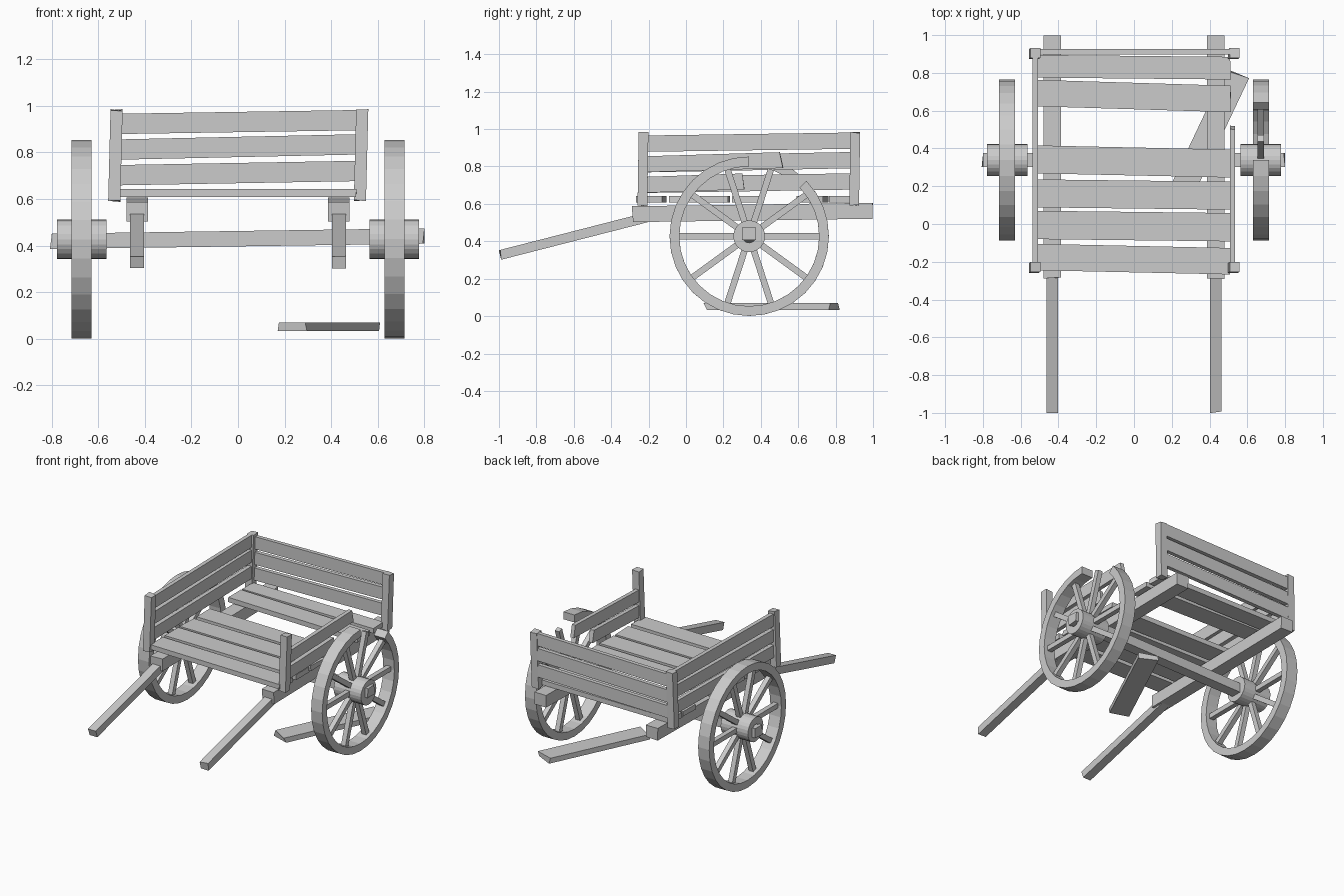
import bpy, bmesh, math, random
from mathutils import Vector

random.seed(4)
old = bpy.data.objects.get("Cube")
if old:
    bpy.data.objects.remove(old)

wood = bpy.data.materials.new("weathered_grey_wood")
wood.use_nodes = True
GREY = (0.6, 0.6, 0.6, 1)
wood.diffuse_color = GREY
wood.node_tree.nodes["Principled BSDF"].inputs["Base Color"].default_value = GREY


def finish(name, bm):
    bmesh.ops.recalc_face_normals(bm, faces=bm.faces)
    mesh = bpy.data.meshes.new(name)
    bm.to_mesh(mesh)
    bm.free()
    mesh.materials.append(wood)
    obj = bpy.data.objects.new(name, mesh)
    bpy.context.collection.objects.link(obj)
    return obj


def add_board(bm, start, end, width, height, up=(0, 0, 1), chip=0.005):
    """Box running from start to end, with slightly chipped ends."""
    a, b = Vector(start), Vector(end)
    along = (b - a).normalized()
    side = along.cross(Vector(up)).normalized()
    top = side.cross(along)
    rings = []
    for p in (a, b):
        ring = []
        for s, t in ((-1, -1), (1, -1), (1, 1), (-1, 1)):
            ragged = along * random.uniform(-chip, chip)
            ring.append(bm.verts.new(p + side * s * width / 2 + top * t * height / 2 + ragged))
        rings.append(ring)
    for i in range(4):
        j = (i + 1) % 4
        bm.faces.new((rings[0][i], rings[0][j], rings[1][j], rings[1][i]))
    bm.faces.new(rings[0][::-1])
    bm.faces.new(rings[1])


def board(name, *args, **kw):
    bm = bmesh.new()
    add_board(bm, *args, **kw)
    return finish(name, bm)


WHEEL_Y, WHEEL_Z = 0.338, 0.427


def ring_point(x, r, deg):
    a = math.radians(deg)
    return Vector((x, WHEEL_Y + r * math.cos(a), WHEEL_Z + r * math.sin(a)))


def arc_rim(name, x0, x1, inner, outer, start, sweep, steps):
    """Rectangular section swept round the axle; capped when it is broken."""
    bm = bmesh.new()
    closed = sweep == 360
    rings = []
    for i in range(steps if closed else steps + 1):
        deg = start + sweep * i / steps
        rings.append([bm.verts.new(ring_point(x, r, deg))
                      for x, r in ((x0, inner), (x1, inner), (x1, outer), (x0, outer))])
    for i in range(steps):
        r0, r1 = rings[i], rings[(i + 1) % len(rings)]
        for k in range(4):
            m = (k + 1) % 4
            bm.faces.new((r0[k], r0[m], r1[m], r1[k]))
    if not closed:
        bm.faces.new(rings[0])
        bm.faces.new(rings[-1])
    return finish(name, bm)


# Wheels: the left one has lost a piece of its rim
for label, s in (("left", 1), ("right", -1)):
    mid = 0.672 * s
    start, sweep, steps = (90, 314, 28) if s > 0 else (0, 360, 32)
    arc_rim(label + "_wheel_rim", mid - 0.043, mid + 0.043, 0.374, 0.426, start, sweep, steps)
    arc_rim(label + "_hub", 0.565 * s, 0.777 * s, 0.035, 0.085, 0, 360, 24)
    bm = bmesh.new()
    for i in range(10):
        add_board(bm, ring_point(mid, 0.07, i * 36), ring_point(mid, 0.376, i * 36),
                  0.034, 0.034, up=(1, 0, 0), chip=0)
    finish(label + "_wheel_spokes", bm)

# Axle
board("axle", (-0.803, WHEEL_Y, 0.418), (0.797, WHEEL_Y, 0.441), 0.075, 0.066)

# Chassis beams and pulling shafts
for label, s in (("left", 1), ("right", -1)):
    x = 0.433 * s
    board(label + "_beam", (x, -0.285, 0.545), (x, 0.995, 0.563), 0.092, 0.085)
    board(label + "_shaft", (x, -0.99, 0.328), (x, -0.2, 0.53), 0.06, 0.052)

# Floor planks: y at the right end, y at the left end, width
floor = [(0.835, 0.825, 0.12), (0.693, 0.662, 0.14), (0.342, 0.32, 0.148),
         (0.162, 0.15, 0.148), (-0.005, -0.017, 0.15), (-0.175, -0.197, 0.14)]
for i, (y0, y1, w) in enumerate(floor):
    board(f"floor_plank_{i + 1}", (-0.512, y0, 0.625), (0.512, y1, 0.625), w, 0.034)

# Corner posts, leaning a little
for label, s in (("left", 1), ("right", -1)):
    for end, y in (("front", -0.23), ("back", 0.902)):
        board(f"{end}_{label}_post", (0.527 * s - 0.004, y - 0.003, 0.592),
              (0.527 * s + 0.006, y + 0.003, 0.982), 0.052, 0.052, up=(0, 1, 0))

# Wall boards: heights at the two ends, low to high
rows = [(0.702, 0.72), (0.812, 0.834), (0.922, 0.938)]
for i, (z0, z1) in enumerate(rows):
    board(f"back_wall_board_{i + 1}", (-0.51, 0.912, z0), (0.51, 0.912, z1), 0.028, 0.087)
    board(f"right_wall_board_{i + 1}", (-0.523, -0.22, z0), (-0.523, 0.89, z1), 0.028, 0.087)

# Broken left wall: the lower boards are snapped short and the top one is gone
for i, reach in enumerate((0.3, 0.51)):
    z0, z1 = rows[i]
    board(f"left_wall_board_{i + 1}", (0.521, -0.22, z0), (0.521, reach, z1), 0.028, 0.085, chip=0.012)

# Board fallen to the ground
board("fallen_board", (0.232, 0.13, 0.051), (0.545, 0.79, 0.051), 0.132, 0.036, chip=0.012)
